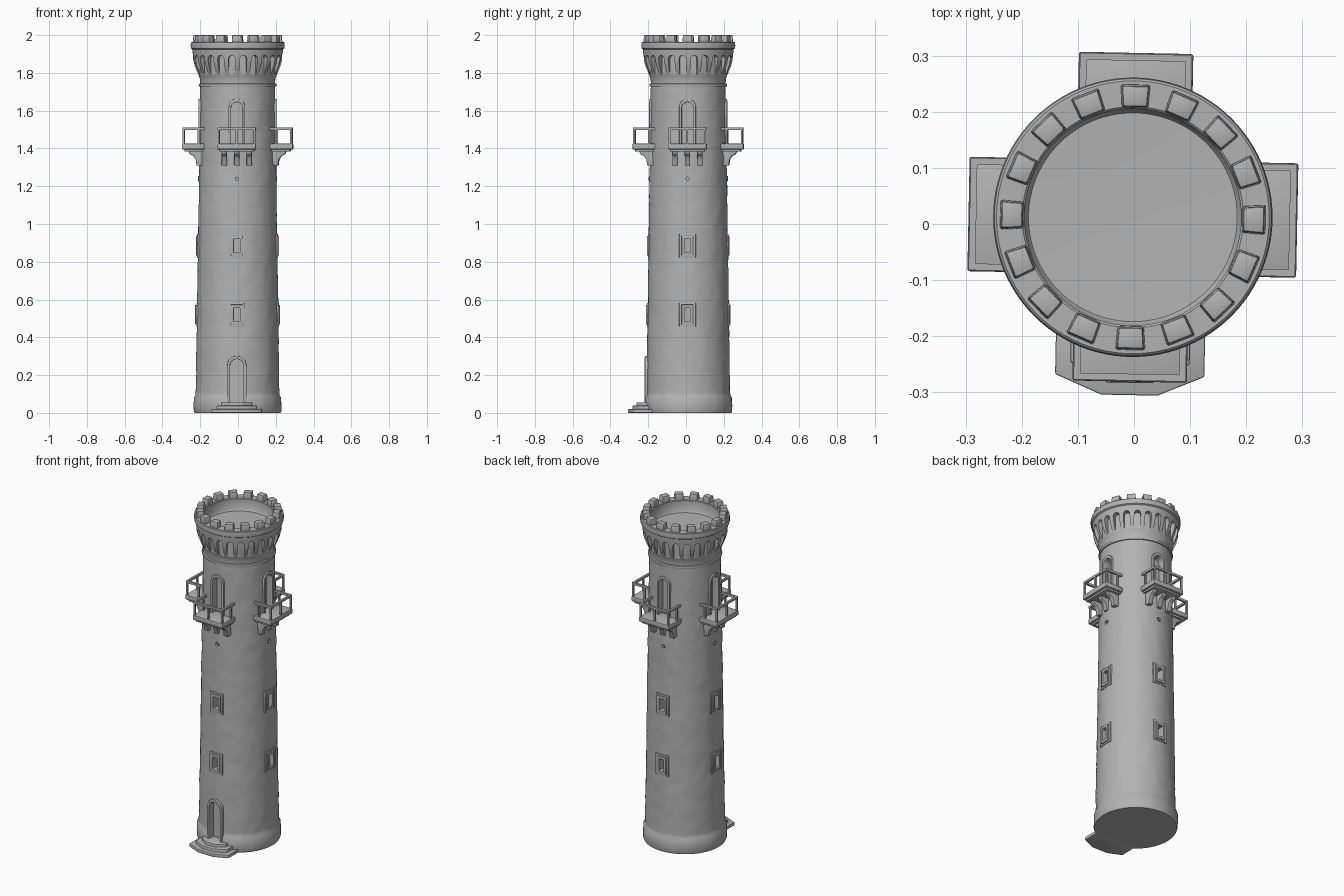
import bpy, bmesh
from math import sin, cos, pi, radians
from mathutils import Vector, Matrix, noise

if "Cube" in bpy.data.objects:
    bpy.data.objects.remove(bpy.data.objects["Cube"], do_unlink=True)

stone = bpy.data.materials.new("grey stone")
stone.use_nodes = True
GREY = (0.45, 0.45, 0.45, 1)
stone.diffuse_color = GREY
stone.node_tree.nodes["Principled BSDF"].inputs["Base Color"].default_value = GREY
AXIS = (-0.002, 0.012, 0)
SIDES = {name: i * pi / 2 - 0.02 for i, name in enumerate(("front", "left", "back", "right"))}


def finish(name, bm, bevel=0, smooth=35):
    bmesh.ops.recalc_face_normals(bm, faces=bm.faces)
    me = bpy.data.meshes.new(name)
    bm.to_mesh(me)
    bm.free()
    me.materials.append(stone)
    ob = bpy.data.objects.new(name, me)
    ob.location = AXIS
    bpy.context.collection.objects.link(ob)
    bpy.ops.object.select_all(action='DESELECT')
    ob.select_set(True)
    bpy.context.view_layer.objects.active = ob
    if bevel:
        mod = ob.modifiers.new("soft edges", 'BEVEL')
        mod.width, mod.segments = bevel, 2
        bpy.ops.object.modifier_apply(modifier=mod.name)
    bpy.ops.object.shade_smooth_by_angle(angle=radians(smooth))
    return ob


def place(turn, x, out, z):
    """Point at sideways x, distance out from the axis and height z."""
    return Matrix.Rotation(turn, 3, 'Z') @ Vector((x, -out, z))


def prism(bm, low, high):
    """Solid between two matching outlines."""
    a, b = [bm.verts.new(p) for p in low], [bm.verts.new(p) for p in high]
    bm.faces.new(a)
    bm.faces.new(b)
    for i in range(len(a)):
        j = (i + 1) % len(a)
        bm.faces.new((a[i], a[j], b[j], b[i]))


def radial(bm, turn, outline, r0, r1):
    prism(bm, *[[place(turn, x, r, z) for x, z in outline] for r in (r0, r1)])


def box(bm, turn, x0, x1, r0, r1, z0, z1):
    radial(bm, turn, [(x0, z0), (x1, z0), (x1, z1), (x0, z1)], r0, r1)


def opening(w, z0, z1, arched):
    if not arched:
        return [(-w, z0), (w, z0), (w, z1), (-w, z1)]
    return [(-w, z0), (w, z0)] + [(w * cos(i * pi / 10), z1 - w + w * sin(i * pi / 10)) for i in range(11)]


def circle(r, z, n=12):
    return [(r * cos(2 * pi * i / n), z + r * sin(2 * pi * i / n)) for i in range(n)]


def surround(bm, turn, inner, outer, r0, r1):
    """Raised frame between two outlines."""
    rings = [[bm.verts.new(place(turn, x, r, z)) for x, z in line]
             for line, r in ((inner, r0), (inner, r1), (outer, r1), (outer, r0))]
    for k in range(4):
        a, b = rings[k], rings[(k + 1) % 4]
        for i in range(len(a)):
            j = (i + 1) % len(a)
            bm.faces.new((a[i], a[j], b[j], b[i]))


def lathe(profile, n=96):
    bm = bmesh.new()
    rings = []
    for r, z in profile:
        ring = []
        for i in range(n):
            p = Vector((r * cos(2 * pi * i / n), r * sin(2 * pi * i / n), z))
            if 0.02 < z < 1.71:  # uneven masonry on the shaft
                p.xy *= 1 + 0.011 * noise.noise(p * 22) + 0.008 * noise.noise(p * 7)
            ring.append(bm.verts.new(p))
        rings.append(ring)
    for a, b in zip(rings, rings[1:]):
        for i in range(n):
            j = (i + 1) % n
            bm.faces.new((a[i], a[j], b[j], b[i]))
    bm.faces.new(rings[0])
    bm.faces.new(rings[-1])
    return bm


def cut(target, bm):
    cutter = finish("cutter", bm)
    cutter.hide_render = True
    mod = target.modifiers.new("openings", 'BOOLEAN')
    mod.operation, mod.solver, mod.object = 'DIFFERENCE', 'EXACT', cutter
    bpy.context.view_layer.objects.active = target
    bpy.ops.object.modifier_apply(modifier=mod.name)
    bpy.data.objects.remove(cutter, do_unlink=True)
    bpy.ops.object.select_all(action='DESELECT')
    target.select_set(True)
    bpy.ops.object.shade_smooth_by_angle(angle=radians(35))


# Shaft: plinth and slightly tapering wall
plinth = [(0.228, 0), (0.232, 0.01), (0.232, 0.04), (0.231, 0.08), (0.222, 0.095)]
wall = [(0.221 - 0.023 * i / 64, 0.11 + 1.62 * i / 64) for i in range(65)]
shaft = finish("shaft", lathe(plinth + wall + [(0.197, 1.78)]))

# Crown: string course, flared corbel table, rim and sunken roof
crown = finish("crown", lathe([
    (0.19, 1.727), (0.204, 1.728), (0.206, 1.735), (0.204, 1.742), (0.198, 1.745), (0.199, 1.765),
    (0.205, 1.785), (0.216, 1.81), (0.228, 1.84), (0.235, 1.87), (0.236, 1.895), (0.240, 1.912),
    (0.240, 1.925), (0.247, 1.93), (0.249, 1.945), (0.247, 1.96), (0.243, 1.964), (0.197, 1.964),
    (0.193, 1.96), (0.193, 1.90), (0.186, 1.89), (0.06, 1.887)]))

# Arched niches round the crown
bm = bmesh.new()
for i in range(24):
    radial(bm, (i + 0.5) * pi / 12, opening(0.018, 1.785, 1.893, True), 0.207, 0.28)
cut(crown, bm)

# Battlements
bm = bmesh.new()
for i in range(16):
    t = i * pi / 8 - 0.02
    low = [(-0.024, 0.194), (0.024, 0.194), (0.027, 0.237), (-0.027, 0.237)]
    prism(bm, [place(t, x, r, 1.955) for x, r in low],
          [place(t, x * 0.88, 0.215 + (r - 0.215) * 0.85, 2.0) for x, r in low])
finish("battlements", bm, 0.004)

# Openings cut into the shaft, with their raised surrounds
cuts = bmesh.new()
for side, t in SIDES.items():
    bm = bmesh.new()
    for z, r in ((0.52, 0.216), (0.885, 0.211)):
        hole = opening(0.016, z - 0.036, z + 0.036, False)
        radial(cuts, t, hole, r - 0.035, 0.3)
        surround(bm, t, hole, opening(0.03, z - 0.052, z + 0.052, False), r - 0.03, r + 0.008)
        surround(bm, t, opening(0.03, z - 0.052, z + 0.052, False),
                 opening(0.044, z - 0.063, z + 0.063, False), r - 0.03, r + 0.002)
    finish(side + "_window_frames", bm, 0.002)

    bm = bmesh.new()
    door = opening(0.031, 1.415, 1.645, True)
    radial(cuts, t, door, 0.165, 0.3)
    surround(bm, t, door, opening(0.044, 1.405, 1.663, True), 0.17, 0.206)
    finish(side + "_balcony_door_frame", bm, 0.002)

    bm = bmesh.new()
    radial(cuts, t, circle(0.008, 1.24), 0.18, 0.3)
    surround(bm, t, circle(0.008, 1.24), circle(0.014, 1.24), 0.19, 0.209)
    finish(side + "_drain_ring", bm)

# Entrance door
t = SIDES["front"]
door = opening(0.036, 0.055, 0.285, True)
radial(cuts, t, door, 0.19, 0.3)
bm = bmesh.new()
surround(bm, t, door, opening(0.051, 0.045, 0.302, True), 0.19, 0.23)
finish("entrance_frame", bm, 0.002)
cut(shaft, cuts)

# Entrance steps
bm = bmesh.new()
for i in range(3):
    s, d = 1 - 0.2 * i, 0.317 - 0.022 * i
    plan = [(-0.133, 0.17), (-0.133, d - 0.035), (-0.05, d), (0.05, d), (0.133, d - 0.035), (0.133, 0.17)]
    prism(bm, *[[place(t, x * s, r, z) for x, r in plan] for z in (0, 0.02 + 0.018 * i)])
finish("entrance_steps", bm, 0.003)

# Balconies
bracket = [(0.18, 1.31), (0.216, 1.31), (0.22, 1.34), (0.232, 1.36), (0.252, 1.37), (0.262, 1.395), (0.18, 1.395)]
for side, t in SIDES.items():
    bm = bmesh.new()
    box(bm, t, -0.102, 0.102, 0.17, 0.293, 1.395, 1.425)
    box(bm, t, -0.092, 0.092, 0.17, 0.28, 1.383, 1.397)
    finish(side + "_balcony_floor", bm, 0.004)

    bm = bmesh.new()
    for x in (-0.066, 0, 0.066):
        prism(bm, *[[place(t, x + dx, r, z) for r, z in bracket] for dx in (-0.014, 0.014)])
    finish(side + "_balcony_brackets", bm, 0.003)

    bm = bmesh.new()
    for x in (-0.094, 0.094):
        box(bm, t, x - 0.006, x + 0.006, 0.17, 0.291, 1.497, 1.51)
        for r in (0.206, 0.285):
            box(bm, t, x - 0.005, x + 0.005, r - 0.005, r + 0.005, 1.42, 1.5)
    box(bm, t, -0.1, 0.1, 0.279, 0.291, 1.497, 1.51)
    box(bm, t, -0.005, 0.005, 0.28, 0.29, 1.42, 1.5)
    finish(side + "_balcony_railing", bm)
